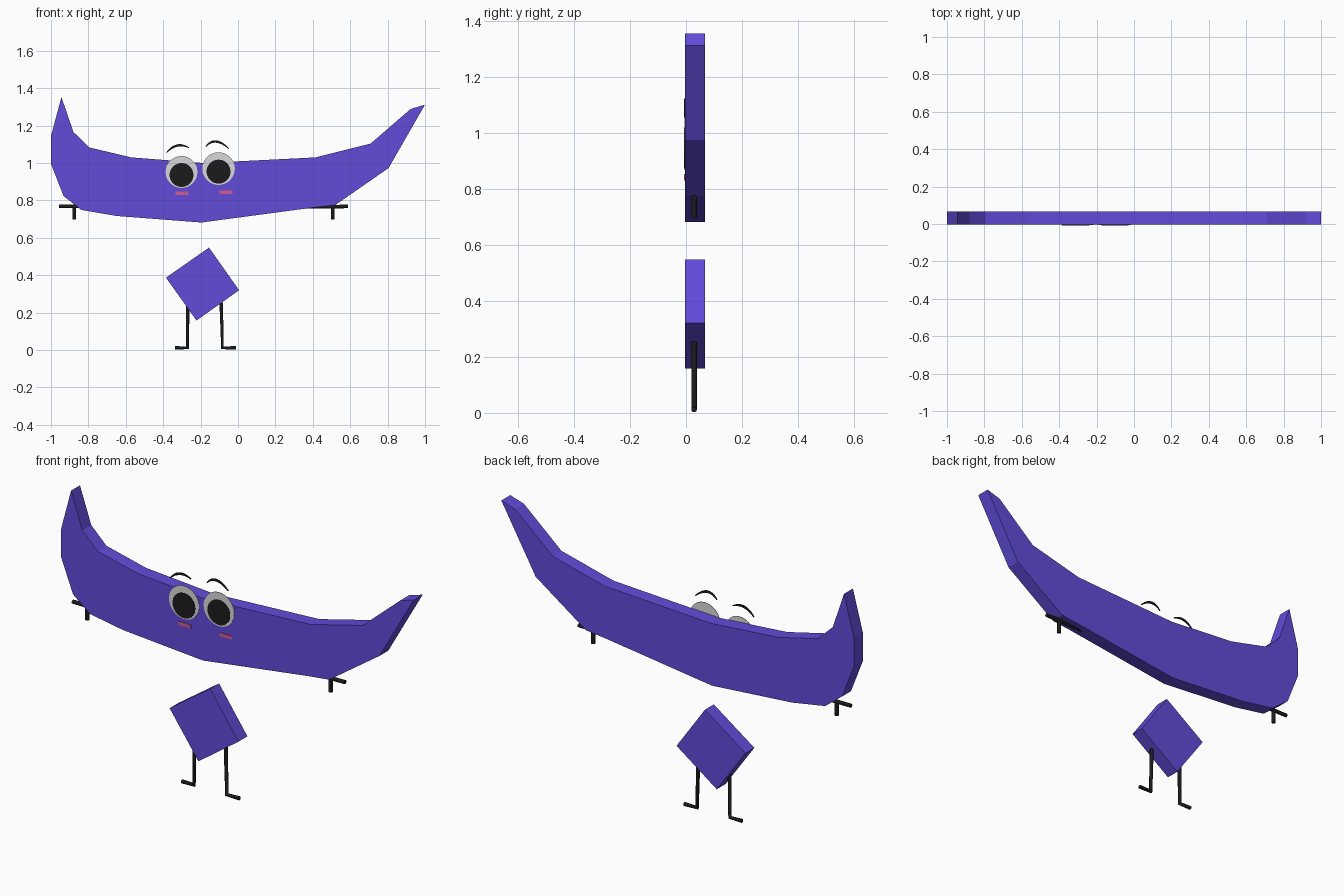
import bpy, bmesh, math

if "Cube" in bpy.data.objects:
    bpy.data.objects.remove(bpy.data.objects["Cube"])

FRONT, BACK = -0.004, 0.068
MID = 0.029


def material(name, rgb):
    m = bpy.data.materials.new(name)
    m.diffuse_color = (*[(c / 255) ** 2.2 for c in rgb], 1)
    m.use_nodes = True
    m.node_tree.nodes["Principled BSDF"].inputs["Base Color"].default_value = m.diffuse_color
    return m


PURPLE = material("purple", (98, 77, 217))
WHITE = material("eye white", (216, 216, 216))
BLACK = material("black", (33, 33, 33))
PINK = material("pink", (205, 92, 150))


def slab(name, outline, y0, y1, mat):
    """Extrude an x-z outline from y0 to y1."""
    bm = bmesh.new()
    face = bm.faces.new([bm.verts.new((x, y0, z)) for x, z in outline])
    new = bmesh.ops.extrude_face_region(bm, geom=[face])["geom"]
    bmesh.ops.translate(bm, vec=(0, y1 - y0, 0),
                        verts=[v for v in new if isinstance(v, bmesh.types.BMVert)])
    bmesh.ops.recalc_face_normals(bm, faces=bm.faces)
    mesh = bpy.data.meshes.new(name)
    bm.to_mesh(mesh)
    bm.free()
    mesh.materials.append(mat)
    ob = bpy.data.objects.new(name, mesh)
    bpy.context.collection.objects.link(ob)
    return ob


def disc(name, x, z, r, y0, y1, mat, n=40):
    pts = [(x + r * math.cos(2 * math.pi * i / n), z + r * math.sin(2 * math.pi * i / n))
           for i in range(n)]
    return slab(name, pts, y0, y1, mat)


def tube(name, paths, r=0.010):
    """Round limb following straight x-z paths."""
    cu = bpy.data.curves.new(name, 'CURVE')
    cu.dimensions = '3D'
    cu.bevel_depth = r
    cu.bevel_resolution = 3
    cu.use_fill_caps = True
    for path in paths:
        sp = cu.splines.new('POLY')
        sp.points.add(len(path) - 1)
        for p, (x, z) in zip(sp.points, path):
            p.co = (x, MID, z, 1)
    cu.materials.append(BLACK)
    ob = bpy.data.objects.new(name, cu)
    bpy.context.collection.objects.link(ob)


def brow(name, a, peak, b, width=0.013, n=12):
    """Tapered arched strip through three points."""
    ctrl = [2 * peak[i] - (a[i] + b[i]) / 2 for i in (0, 1)]
    upper, lower = [], []
    for k in range(n + 1):
        t = k / n
        x, z = [(1 - t) ** 2 * a[i] + 2 * t * (1 - t) * ctrl[i] + t * t * b[i] for i in (0, 1)]
        dx, dz = [2 * (1 - t) * (ctrl[i] - a[i]) + 2 * t * (b[i] - ctrl[i]) for i in (0, 1)]
        w = width / 2 * (0.35 + 0.65 * math.sin(math.pi * t)) / math.hypot(dx, dz)
        upper.append((x - dz * w, z + dx * w))
        lower.append((x + dz * w, z - dx * w))
    slab(name, upper + lower[::-1], FRONT - 0.003, FRONT, BLACK)


# Long curved body
slab("curved_body", [
    (-0.944, 1.353), (-0.88, 1.166), (-0.794, 1.083), (-0.57, 1.03), (-0.185, 1.0),
    (0.414, 1.03), (0.709, 1.104), (0.923, 1.289), (1.0, 1.312), (0.805, 0.973),
    (0.52, 0.775), (0.404, 0.762), (-0.195, 0.682), (-0.65, 0.717), (-0.837, 0.749),
    (-0.933, 0.824), (-1.0, 0.995), (-1.0, 1.144)], FRONT, BACK, PURPLE)

# Tilted square block underneath
slab("square_block", [(-0.155, 0.548), (0.006, 0.32), (-0.222, 0.158), (-0.385, 0.387)],
     FRONT, BACK, PURPLE)

# Legs with feet pointing outward
tube("left_leg", [[(-0.268, 0.25), (-0.27, 0.012), (-0.338, 0.012)]])
tube("right_leg", [[(-0.09, 0.255), (-0.083, 0.012), (-0.012, 0.012)]])

# Small T-shaped arms
tube("left_arm", [[(-0.957, 0.768), (-0.80, 0.768)], [(-0.875, 0.768), (-0.875, 0.697)]])
tube("right_arm", [[(0.358, 0.765), (0.588, 0.768)], [(0.506, 0.768), (0.506, 0.697)]])

# Face: eyes, pupils, cheeks, brows
for side, x, z, r, cx, cz in (("left", -0.302, 0.952, 0.085, -0.30, 0.838),
                              ("right", -0.104, 0.970, 0.087, -0.065, 0.843)):
    disc(side + "_eye", x, z, r, FRONT - 0.002, FRONT, WHITE)
    disc(side + "_pupil", x, z - 0.016, 0.064, FRONT - 0.004, FRONT - 0.002, BLACK)
    slab(side + "_cheek", [(cx - 0.035, cz - 0.009), (cx + 0.035, cz - 0.009),
                           (cx + 0.035, cz + 0.009), (cx - 0.035, cz + 0.009)],
         FRONT - 0.003, FRONT, PINK)
brow("left_brow", (-0.382, 1.055), (-0.326, 1.093), (-0.262, 1.082))
brow("right_brow", (-0.172, 1.088), (-0.118, 1.115), (-0.05, 1.078))
